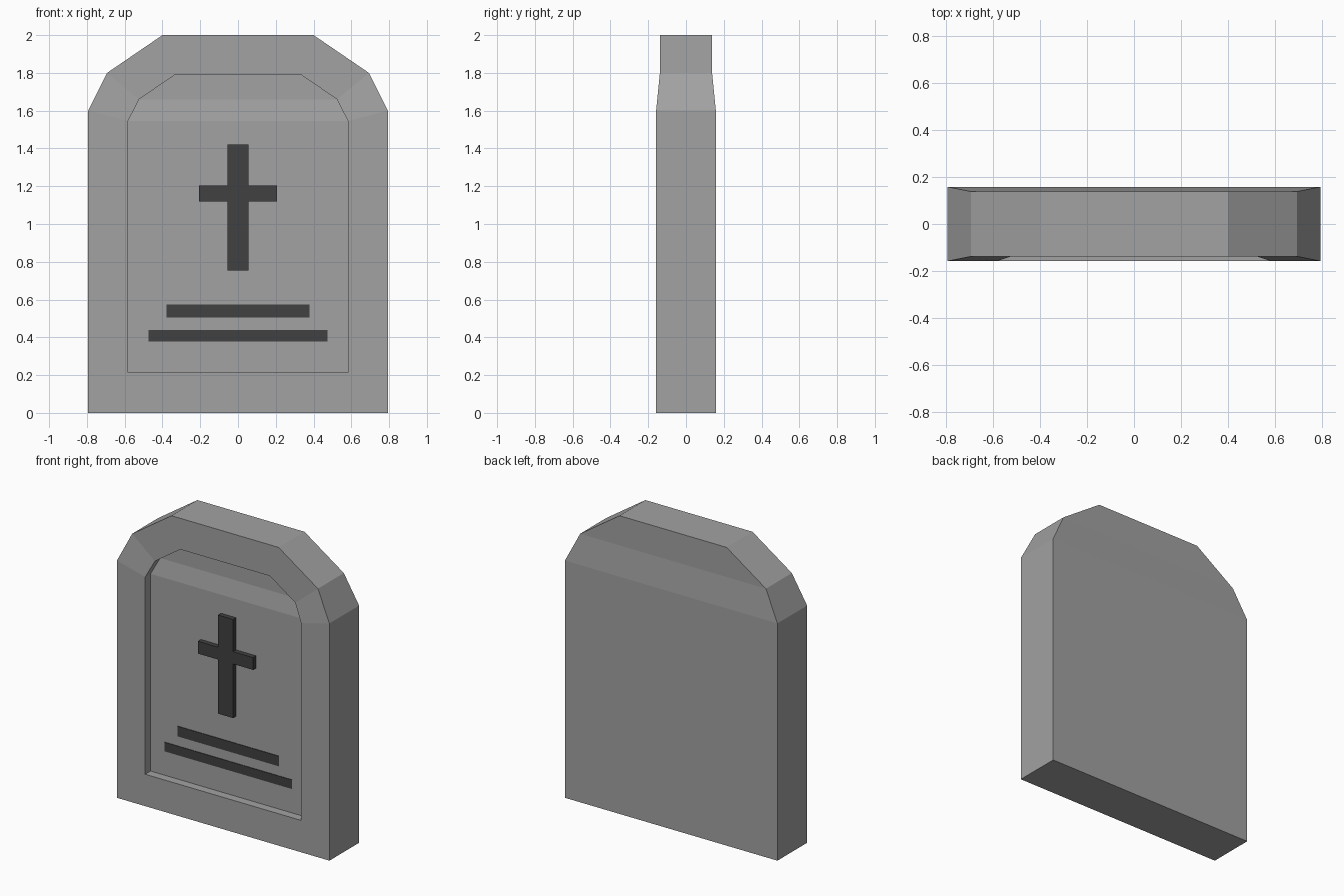
import bpy
import bmesh

cube = bpy.data.objects.get("Cube")
if cube:
    bpy.data.objects.remove(cube, do_unlink=True)


def material(name, value):
    mat = bpy.data.materials.new(name)
    mat.use_nodes = True
    colour = (value, value, value, 1)
    mat.diffuse_color = colour
    bsdf = next(n for n in mat.node_tree.nodes if n.type == 'BSDF_PRINCIPLED')
    bsdf.inputs["Base Color"].default_value = colour
    bsdf.inputs["Roughness"].default_value = 0.9
    return mat


stone = material("stone grey", 0.36)
dark = material("dark grey", 0.053)


def finish(bm, name, mat):
    bmesh.ops.recalc_face_normals(bm, faces=bm.faces)
    mesh = bpy.data.meshes.new(name)
    bm.to_mesh(mesh)
    bm.free()
    mesh.materials.append(mat)
    obj = bpy.data.objects.new(name, mesh)
    bpy.context.collection.objects.link(obj)
    return obj


# Half outlines (x, z) from the bottom corner up to the top edge
OUTER = [(0.793, 0), (0.793, 1.6), (0.693, 1.8), (0.4, 2.0)]
PANEL = [(0.582, 0.215), (0.582, 1.545), (0.524, 1.66), (0.334, 1.79)]
# Half thickness at each outline level: the head is thinner than the body
DEPTH = [0.158, 0.158, 0.138, 0.138]
RECESS = 0.057


def loop(bm, half, depths):
    right = [bm.verts.new((x, y, z)) for (x, z), y in zip(half, depths)]
    left = [bm.verts.new((-x, y, z)) for (x, z), y in zip(half, depths)]
    return right + left[::-1]


def bridge(bm, a, b):
    for i in range(len(a)):
        j = (i + 1) % len(a)
        bm.faces.new((a[i], a[j], b[j], b[i]))


def cap(bm, ring):
    # Body, sloping shoulder and head
    for i in range(3):
        bm.faces.new((ring[i], ring[i + 1], ring[6 - i], ring[7 - i]))


# Headstone with a recessed front panel
bm = bmesh.new()
back = loop(bm, OUTER, DEPTH)
front = loop(bm, OUTER, [-d for d in DEPTH])
rim = loop(bm, PANEL, [-d for d in DEPTH])
floor = loop(bm, PANEL, [RECESS - d for d in DEPTH])
cap(bm, back)
bridge(bm, back, front)
bridge(bm, front, rim)
bridge(bm, rim, floor)
cap(bm, floor)
finish(bm, "headstone", stone)

FLOOR_Y = RECESS - DEPTH[0]


def raised(name, half, height):
    # Mirrored outline extruded forward from the panel floor
    bm = bmesh.new()
    base = loop(bm, half, [FLOOR_Y] * len(half))
    top = loop(bm, half, [FLOOR_Y - height] * len(half))
    bm.faces.new(base)
    bm.faces.new(top)
    bridge(bm, base, top)
    finish(bm, name, dark)


# Cross
raised("cross", [(0.056, 0.755), (0.056, 1.12), (0.206, 1.12),
                 (0.206, 1.203), (0.056, 1.203), (0.056, 1.42)], 0.032)

# Inscription bars
for name, x, low, high in (("upper_bar", 0.378, 0.505, 0.573),
                           ("lower_bar", 0.475, 0.378, 0.439)):
    raised(name, [(x, low), (x, high)], 0.004)
